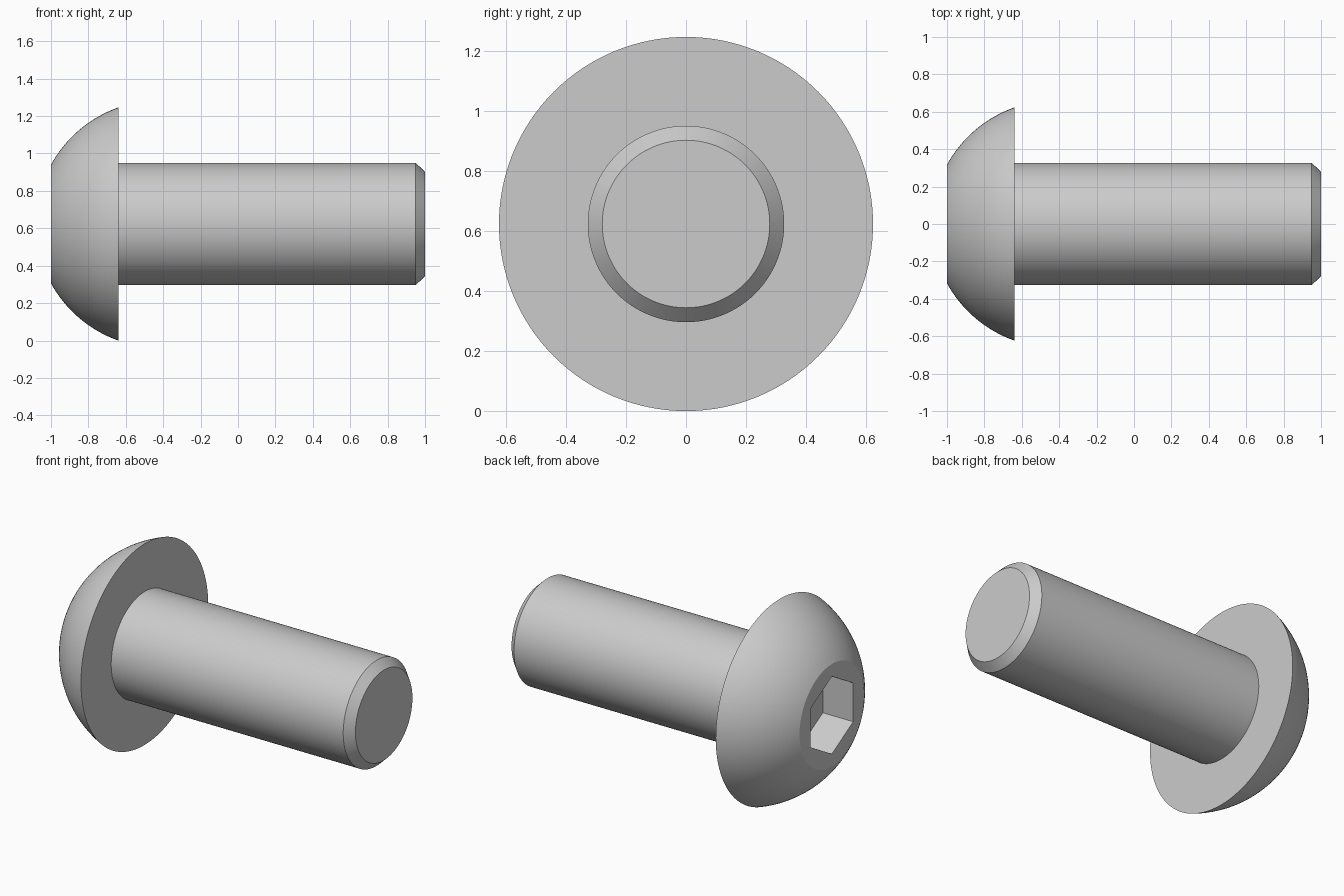
import bpy
import bmesh
from math import atan2, cos, sin, hypot, pi, radians

if "Cube" in bpy.data.objects:
    bpy.data.objects.remove(bpy.data.objects["Cube"])

AXIS_Z = 0.623      # height of the screw's axis, which runs along x
HEAD_R, FACE_R, SHANK_R, TIP_R = 0.623, 0.317, 0.327, 0.279
UNDER_X = -0.64     # underside of the head
HEX_R, HEX_DEPTH = 0.24, 0.208


def revolve(name, profile, sides):
    """Turn (x, radius) points around the axis and cap both ends."""
    bm = bmesh.new()
    rings = []
    for x, r in profile:
        angles = [pi / 2 + 2 * pi * i / sides for i in range(sides)]
        rings.append([bm.verts.new((x, r * cos(a), r * sin(a))) for a in angles])
    for a, b in zip(rings, rings[1:]):
        for i in range(sides):
            j = (i + 1) % sides
            bm.faces.new((a[i], a[j], b[j], b[i]))
    bm.faces.new(rings[0])
    bm.faces.new(rings[-1])
    bmesh.ops.recalc_face_normals(bm, faces=bm.faces)
    mesh = bpy.data.meshes.new(name)
    bm.to_mesh(mesh)
    bm.free()
    obj = bpy.data.objects.new(name, mesh)
    obj.location.z = AXIS_Z
    bpy.context.collection.objects.link(obj)
    return obj


# Domed head: arc of a sphere centred on the axis, from flat face to rim
cx = (UNDER_X**2 + HEAD_R**2 - 1 - FACE_R**2) / (2 * (UNDER_X + 1))
R = hypot(-1 - cx, FACE_R)
a0, a1 = atan2(FACE_R, -1 - cx), atan2(HEAD_R, UNDER_X - cx)
steps = 16
dome = [(cx + R * cos(a0 + (a1 - a0) * i / steps),
         R * sin(a0 + (a1 - a0) * i / steps)) for i in range(steps + 1)]

# Shank with chamfered tip
shank = [(UNDER_X, SHANK_R), (0.95, SHANK_R), (1.0, TIP_R)]
screw = revolve("button_head_screw", dome + shank, 128)

# Hexagonal drive socket
cutter = revolve("socket_cutter", [(-1.2, HEX_R), (-1 + HEX_DEPTH, HEX_R)], 6)
cutter.hide_render = True
cutter.hide_set(True)
cut = screw.modifiers.new("socket", 'BOOLEAN')
cut.operation = 'DIFFERENCE'
cut.solver = 'EXACT'
cut.object = cutter

bpy.context.view_layer.objects.active = screw
screw.select_set(True)
bpy.ops.object.modifier_apply(modifier=cut.name)
bpy.data.objects.remove(cutter)
bpy.ops.object.shade_smooth_by_angle(angle=radians(25))
